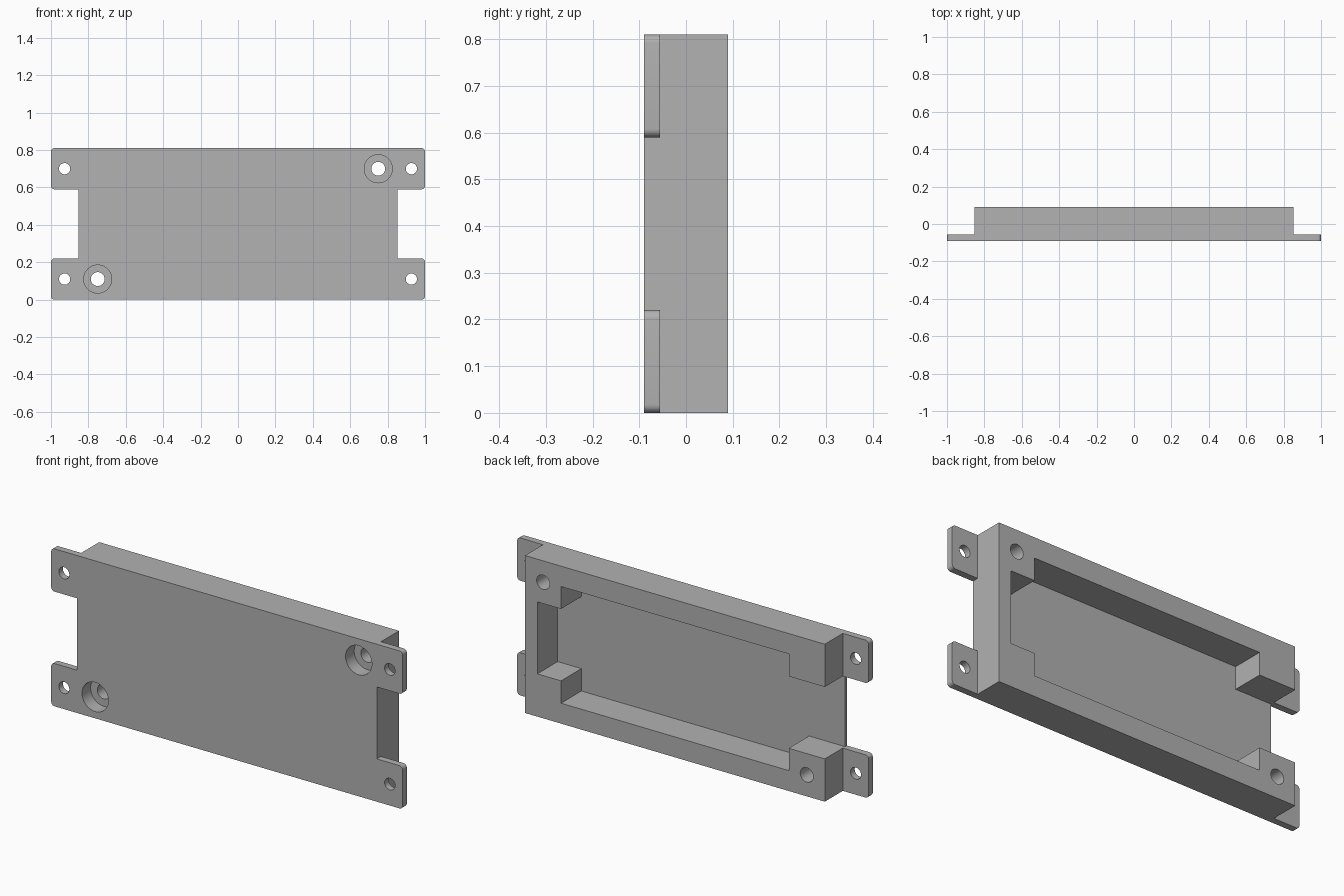
import bpy
import bmesh
from math import cos, sin, tau, radians

cube = bpy.data.objects.get("Cube")
if cube:
    bpy.data.objects.remove(cube, do_unlink=True)

# Overall sizes
HEIGHT = 0.81
FRONT, BACK = -0.09, 0.09
TAB_BACK = -0.056      # back of the mounting tabs
FLOOR = -0.075         # bottom of the tray
BODY = 0.853           # half width of the body
LOW, HIGH = 0.22, 0.59  # inner edges of the tabs and corner blocks

grey = bpy.data.materials.new("plain grey")
grey.use_nodes = True
colour = (0.445, 0.445, 0.445, 1)
grey.diffuse_color = colour
grey.node_tree.nodes["Principled BSDF"].inputs["Base Color"].default_value = colour


def prism(name, outline, y0, y1, round_x=None, radius=0.018):
    """Extrude an (x, z) outline along y; round the corners lying at |x| = round_x."""
    bm = bmesh.new()
    face = bm.faces.new([bm.verts.new((x, y0, z)) for x, z in outline])
    moved = bmesh.ops.extrude_face_region(bm, geom=[face])["geom"]
    verts = [v for v in moved if isinstance(v, bmesh.types.BMVert)]
    bmesh.ops.translate(bm, verts=verts, vec=(0, y1 - y0, 0))
    if round_x:
        corners = [e for e in bm.edges
                   if abs(e.verts[0].co.y - e.verts[1].co.y) > 0.001
                   and abs(abs(e.verts[0].co.x) - round_x) < 0.001]
        bmesh.ops.bevel(bm, geom=corners, offset=radius, segments=6,
                        profile=0.5, affect='EDGES')
    bmesh.ops.recalc_face_normals(bm, faces=bm.faces[:])
    mesh = bpy.data.meshes.new(name)
    bm.to_mesh(mesh)
    bm.free()
    mesh.materials.append(grey)
    obj = bpy.data.objects.new(name, mesh)
    bpy.context.collection.objects.link(obj)
    return obj


def rectangle(x0, x1, z0, z1):
    return [(x0, z0), (x1, z0), (x1, z1), (x0, z1)]


def circle(x, z, r, n=40):
    return [(x + r * cos(tau * i / n), z + r * sin(tau * i / n)) for i in range(n)]


def combine(target, tool, operation):
    """Apply a boolean and remove the tool."""
    mod = target.modifiers.new(tool.name, 'BOOLEAN')
    mod.operation = operation
    mod.solver = 'EXACT'
    mod.object = tool
    tool.hide_render = True
    bpy.context.view_layer.objects.active = target
    bpy.ops.object.modifier_apply(modifier=mod.name)
    bpy.data.objects.remove(tool, do_unlink=True)


# Front plate with four rounded mounting tabs
right_half = [(1, 0), (1, LOW), (BODY, LOW), (BODY, HIGH), (1, HIGH), (1, HEIGHT)]
left_half = [(-x, z) for x, z in reversed(right_half)]
tray = prism("mounting_tray", right_half + left_half, FRONT, TAB_BACK, round_x=1)

# Deep body
combine(tray, prism("body", rectangle(-BODY, BODY, 0, HEIGHT), FRONT, BACK), 'UNION')

# Cavity open at the back and the -x end, leaving four corner blocks
block, end, rail = 0.648, 0.783, 0.105
top = HEIGHT - rail
cavity = [(-0.87, LOW), (-block, LOW), (-block, rail), (block, rail),
          (block, LOW), (end, LOW), (end, HIGH), (block, HIGH),
          (block, top), (-block, top), (-block, HIGH), (-0.87, HIGH)]
combine(tray, prism("cavity", cavity, FLOOR, BACK + 0.1), 'DIFFERENCE')

# Tab screw holes
for x in (-0.927, 0.927):
    for z in (0.11, 0.70):
        combine(tray, prism("tab_hole", circle(x, z, 0.03), -0.2, 0.2), 'DIFFERENCE')

# Counterbored through holes in two opposite corner blocks
for x, z in ((-0.75, 0.11), (0.75, 0.70)):
    combine(tray, prism("through_hole", circle(x, z, 0.037), -0.2, 0.2), 'DIFFERENCE')
    combine(tray, prism("counterbore", circle(x, z, 0.075), -0.2, FRONT + 0.07),
            'DIFFERENCE')

# Smooth the round walls, keep the edges sharp
bpy.ops.object.select_all(action='DESELECT')
tray.select_set(True)
bpy.context.view_layer.objects.active = tray
bpy.ops.object.shade_smooth_by_angle(angle=radians(30))
